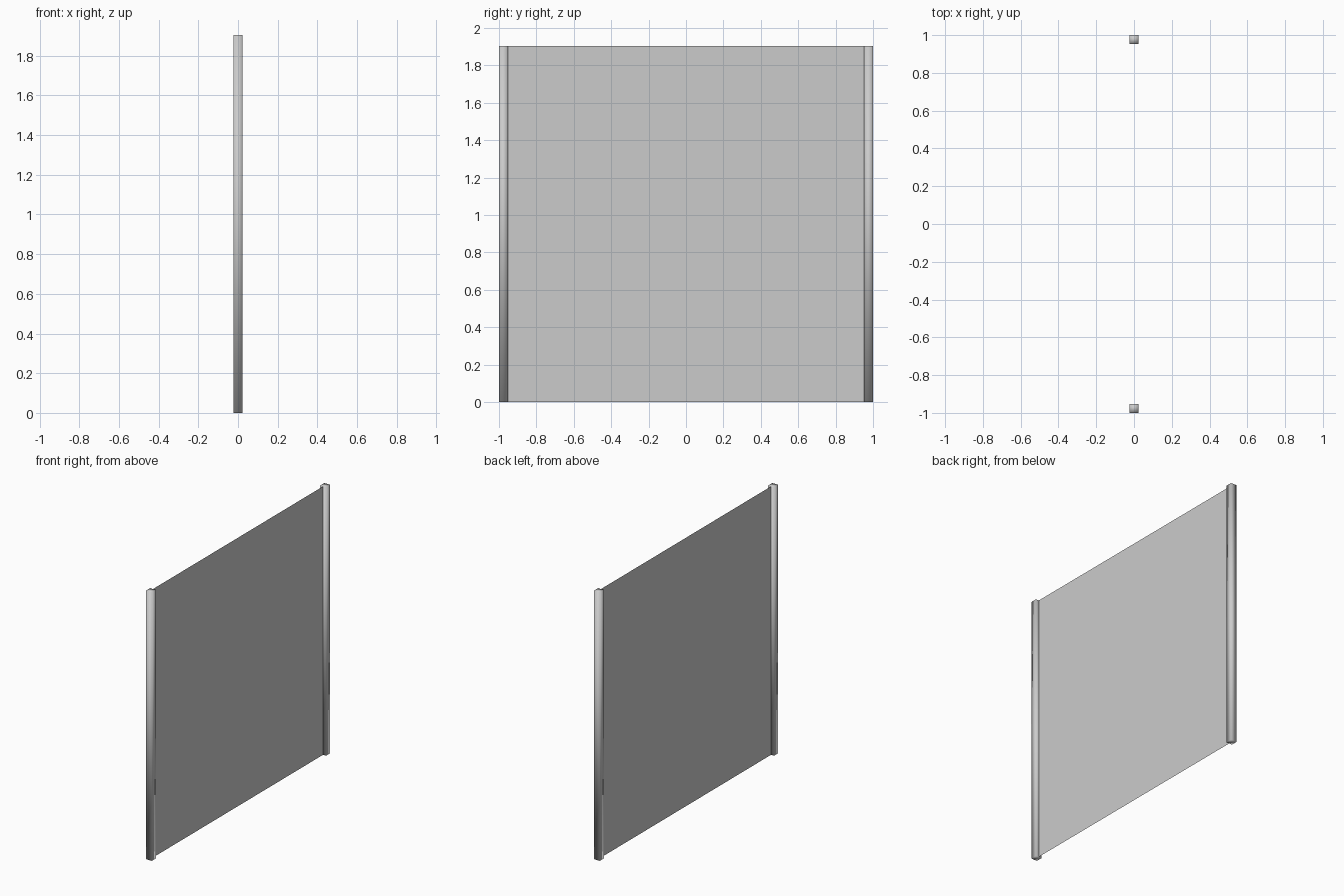
import bpy

if "Cube" in bpy.data.objects:
    bpy.data.objects.remove(bpy.data.objects["Cube"])

H = 1.905   # overall height
W = 0.047   # post width
INNER = 1 - W


def mesh_object(name, verts, faces, smooth=False):
    mesh = bpy.data.meshes.new(name)
    mesh.from_pydata(verts, [], faces)
    for p in mesh.polygons:
        p.use_smooth = smooth
    obj = bpy.data.objects.new(name, mesh)
    bpy.context.collection.objects.link(obj)
    return obj


# Square posts at both ends, soft-shaded
for name, side in (("front_post", -1), ("back_post", 1)):
    bpy.ops.mesh.primitive_cube_add(size=1, location=(0, side * (1 - W / 2), H / 2))
    post = bpy.context.object
    post.name = name
    post.scale = (W, W, H)
    bpy.ops.object.transform_apply(location=False, rotation=False, scale=True)
    bpy.ops.object.shade_smooth()

# Thin single-sheet panel between the posts
mesh_object("panel",
            [(0, -INNER, 0), (0, INNER, 0), (0, INNER, H), (0, -INNER, H)],
            [(0, 1, 2, 3)])
